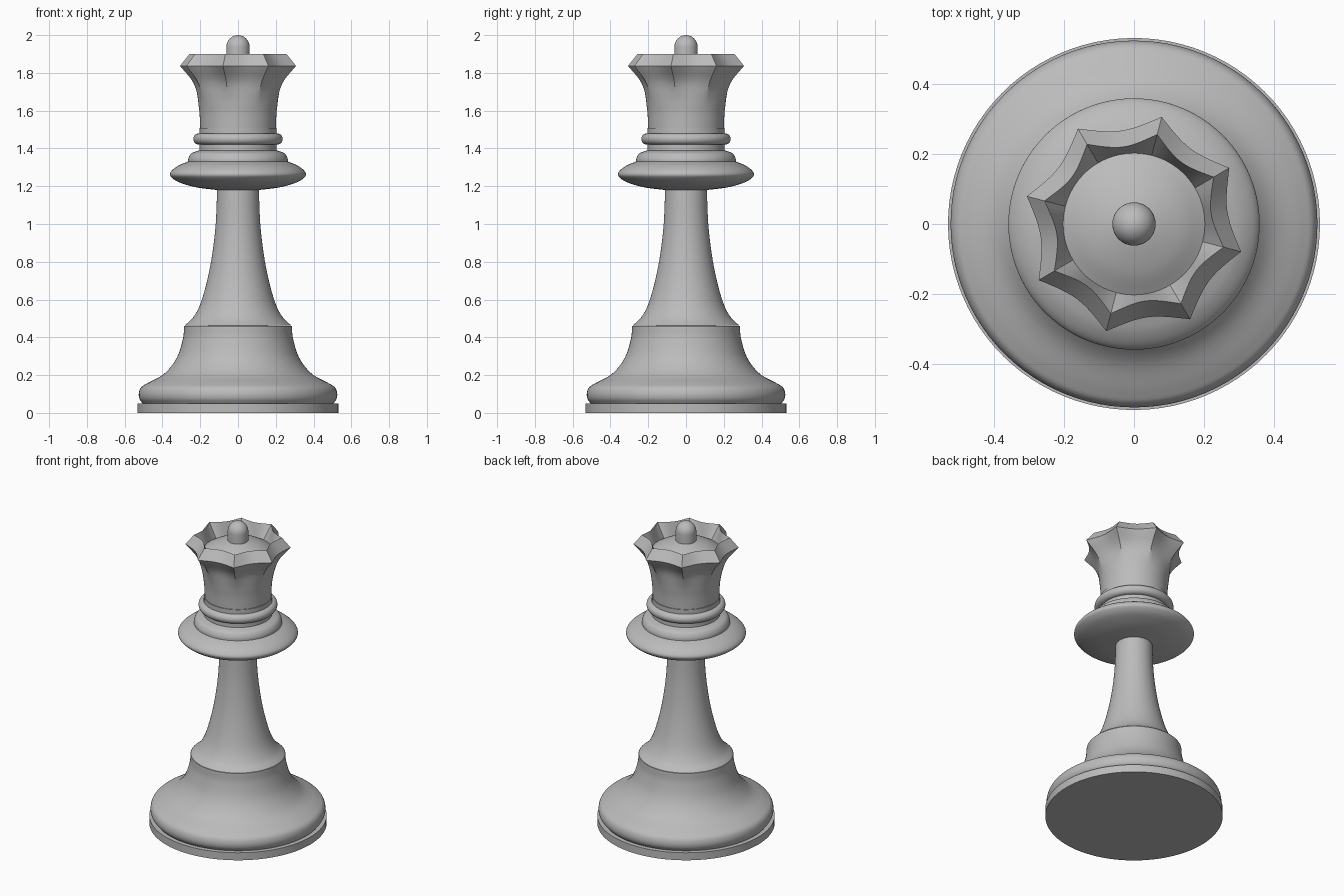
import bpy, bmesh, math
from mathutils import Vector

cube = bpy.data.objects.get("Cube")
if cube:
    bpy.data.objects.remove(cube, do_unlink=True)

SEGMENTS = 96
POINTS = 8                      # crown points
TIP_ANGLE = math.radians(30.5)

grey = bpy.data.materials.new("grey")
grey.use_nodes = True
colour = (0.5, 0.5, 0.5, 1)
grey.diffuse_color = colour
grey.node_tree.nodes["Principled BSDF"].inputs["Base Color"].default_value = colour


def smooth_path(points, steps=6):
    """Catmull-Rom curve through (radius, height) points."""
    p = [Vector(q) for q in points]
    p = [2 * p[0] - p[1]] + p + [2 * p[-1] - p[-2]]
    path = []
    for a, b, c, d in zip(p, p[1:], p[2:], p[3:]):
        for i in range(steps):
            t = i / steps
            path.append(0.5 * (2 * b + (c - a) * t + (2 * a - 5 * b + 4 * c - d) * t**2
                               + (3 * b - a - 3 * c + d) * t**3))
    return path + [p[-2]]


def arc(radius, height, rx, rz, start, end, steps=12):
    """Elliptical arc in the (radius, height) plane, in degrees."""
    angles = [math.radians(start + (end - start) * i / steps) for i in range(steps + 1)]
    return [(radius + rx * math.cos(a), height + rz * math.sin(a)) for a in angles]


def finish(bm, name):
    bmesh.ops.remove_doubles(bm, verts=bm.verts, dist=0.00005)
    bmesh.ops.recalc_face_normals(bm, faces=bm.faces)
    mesh = bpy.data.meshes.new(name)
    bm.to_mesh(mesh)
    bm.free()
    mesh.materials.append(grey)
    mesh.shade_smooth()
    mesh.set_sharp_from_angle(angle=math.radians(30))
    obj = bpy.data.objects.new(name, mesh)
    bpy.context.collection.objects.link(obj)
    return obj


def turned(name, profile, scallop=None):
    """Revolve a profile; scallop gives the inward dip of each profile point."""
    bm = bmesh.new()
    dips = scallop or [0] * len(profile)
    rings = []
    for (r, z), dip in zip(profile, dips):
        ring = []
        for s in range(SEGMENTS):
            a = math.tau * s / SEGMENTS
            t = 2 * (s * POINTS / SEGMENTS % 1) - 1      # -1 and 1 at tips
            radius = max(r - dip * (1 - t * t), 0)
            ring.append(bm.verts.new((radius * math.cos(a + TIP_ANGLE),
                                      radius * math.sin(a + TIP_ANGLE), z)))
        rings.append(ring)
    for low, high in zip(rings, rings[1:]):
        for s in range(SEGMENTS):
            n = (s + 1) % SEGMENTS
            bm.faces.new((low[s], low[n], high[n], high[s]))
    return finish(bm, name)


# Foot
turned("plinth", [(0, 0), (0.533, 0), (0.533, 0.05), (0, 0.05)])
turned("bell_base", [(0, 0.05)] + smooth_path([
    (0.505, 0.05), (0.522, 0.075), (0.525, 0.105), (0.513, 0.135), (0.48, 0.157),
    (0.39, 0.208), (0.325, 0.29), (0.292, 0.39), (0.285, 0.46)]) + [(0, 0.463)])

# Tapering stem
turned("stem", smooth_path([
    (0.283, 0.462), (0.238, 0.505), (0.2, 0.575), (0.166, 0.69), (0.138, 0.83),
    (0.118, 1.0), (0.11, 1.2)]))

# Collar and its upper step
turned("collar", [(0, 1.18)] + smooth_path([
    (0.11, 1.18), (0.22, 1.194), (0.31, 1.22), (0.35, 1.245), (0.36, 1.265),
    (0.345, 1.288), (0.31, 1.312), (0.265, 1.33)]) + [(0, 1.33)])
turned("collar_step", [(0, 1.32)] + smooth_path([
    (0.265, 1.325), (0.262, 1.35), (0.245, 1.375), (0.205, 1.39)]) + [(0, 1.39)])

# Neck with a rounded ring
turned("neck", [(0.205, 1.38), (0.205, 1.508), (0, 1.508)])
turned("neck_ring", arc(0.207, 1.45, 0.03, 0.03, -90, 90))

# Flared crown: outer wall, slanted rim, inner wall
wall = smooth_path([(0.2, 1.505), (0.205, 1.6), (0.22, 1.68), (0.25, 1.757),
                    (0.317, 1.837)])
wall_dips = [0.047 * max(0, (z - 1.62) / 0.217) ** 1.6 for r, z in wall]
turned("crown", wall + [(0.265, 1.9), (0.203, 1.815)], wall_dips + [0.042, 0])

# Domed top and finial
turned("crown_dome", smooth_path([(0.203, 1.815), (0.14, 1.85), (0.06, 1.877), (0, 1.885)]))
turned("finial", [(0.062, 1.86)] + arc(0, 1.935, 0.062, 0.065, 0, 90))
